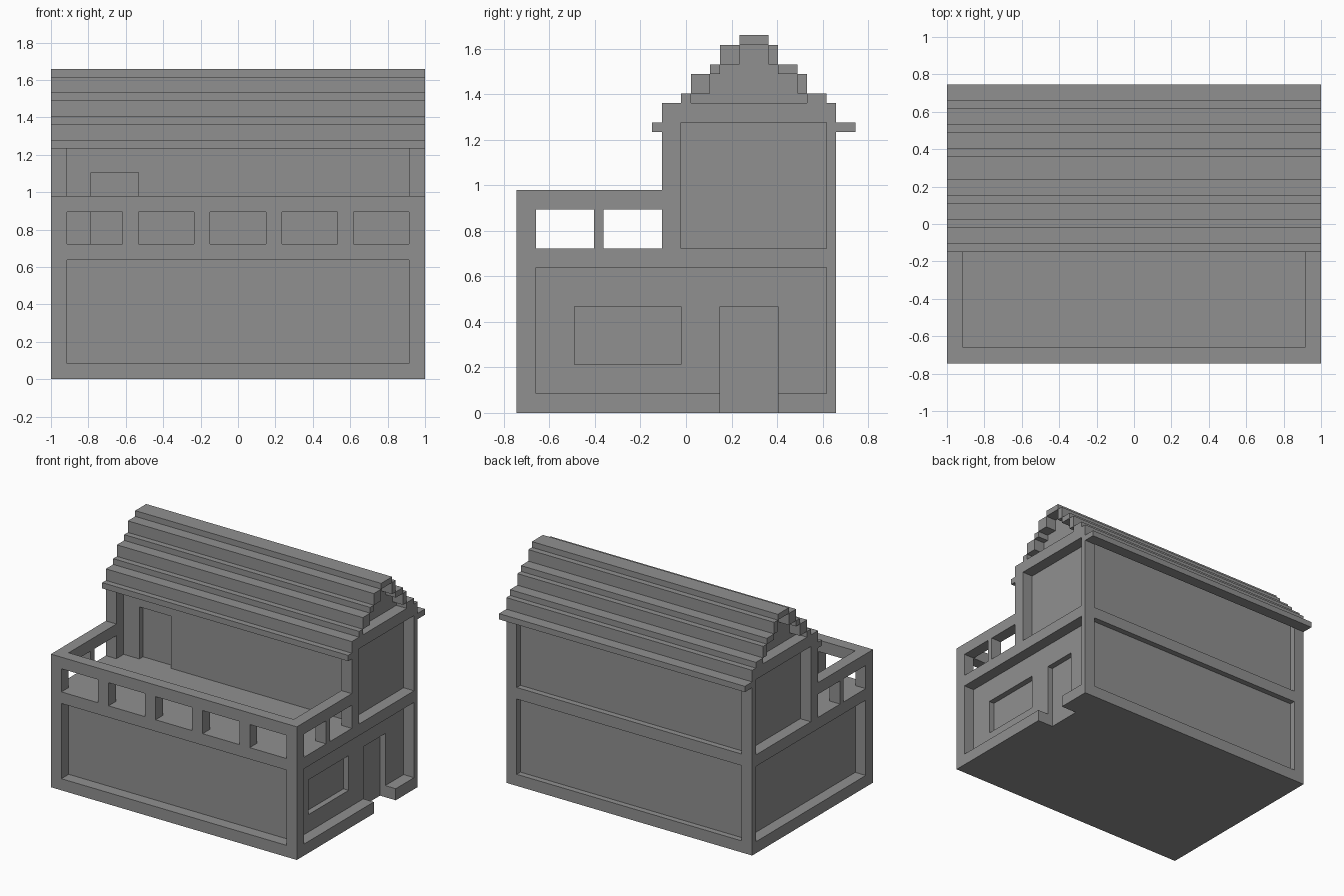
import bpy, bmesh

if "Cube" in bpy.data.objects:
    bpy.data.objects.remove(bpy.data.objects["Cube"])

U = 2 / 47                      # one block of the building grid
NX, NY = 47, 35                 # grid size in x and y

grey = bpy.data.materials.new("plain_grey")
grey.diffuse_color = (0.28, 0.28, 0.28, 1)
grey.use_nodes = True
grey.node_tree.nodes["Principled BSDF"].inputs["Base Color"].default_value = grey.diffuse_color


def blocks(name, boxes):
    """Object made of boxes given as (x0, x1, y0, y1, z0, z1) in grid blocks."""
    bm = bmesh.new()
    for x0, x1, y0, y1, z0, z1 in boxes:
        verts = bmesh.ops.create_cube(bm, size=1)["verts"]
        for v in verts:
            v.co = (((x1 if v.co.x > 0 else x0) - NX / 2) * U,
                    ((y1 if v.co.y > 0 else y0) - NY / 2) * U,
                    (z1 if v.co.z > 0 else z0) * U)
    me = bpy.data.meshes.new(name)
    bm.to_mesh(me)
    bm.free()
    me.materials.append(grey)
    ob = bpy.data.objects.new(name, me)
    bpy.context.collection.objects.link(ob)
    return ob


def carve(ob, boxes):
    """Cut boxes out of an object one after another, then apply."""
    for box in boxes:
        cutter = blocks("cutter", [box])
        mod = ob.modifiers.new("carve", 'BOOLEAN')
        mod.operation = 'DIFFERENCE'
        mod.solver = 'EXACT'
        mod.object = cutter
        bpy.context.view_layer.objects.active = ob
        bpy.ops.object.modifier_apply(modifier=mod.name)
        bpy.data.objects.remove(cutter)


def wall_panels(front, z0, z1):
    """Recessed panels on all four walls of a storey starting at y = front."""
    return [(2, 45, front - 1, front + 2, z0, z1),
            (2, 45, 32, 34, z0, z1),
            (-1, 2, front + 2, 32, z0, z1),
            (45, 48, front + 2, 32, z0, z1)]


# ground floor with panels, side window and side door
ground = blocks("ground_floor", [(0, 47, 0, 33, 0, 17)])
carve(ground, wall_panels(0, 2, 15) + [(44, 46, 6, 17, 5, 11),
                                       (44, 48, 21, 27, -1, 11)])

# upper floor with panels and terrace door
upper = blocks("upper_floor", [(0, 47, 15, 33, 17, 32)])
carve(upper, wall_panels(15, 17, 30) + [(5, 11, 16, 18, 17, 26)])

# terrace parapet: hollow ring with openings
parapet = blocks("terrace_parapet", [(0, 47, 0, 15, 17, 23)])
carve(parapet, [(2, 45, 2, 16, 16, 24)]
      + [(x, x + 7, -1, 3, 16, 21) for x in range(2, 45, 9)]
      + [(-1, 48, 2, 8, 16, 21), (-1, 48, 9, 16, 16, 21)])

# stepped roof: (z0, z1, front strip, back strip)
steps = [(29, 30, (14, 15), (33, 35)),
         (32, 33, (17, 18), (30, 32)),
         (33, 35, (18, 20), (29, 30)),
         (35, 36, (20, 21), (27, 29)),
         (36, 38, (21, 23), (26, 27))]
strips = [(0, 47, *s, z0, z1) for z0, z1, f, b in steps for s in (f, b)]
blocks("roof_steps", strips + [(0, 47, 23, 26, 38, 39)])

# attic core, set back behind the roof edge at both gables
blocks("gable_walls", [(2, 45, f[1], b[0], z0, z1) for z0, z1, f, b in steps[1:]])
